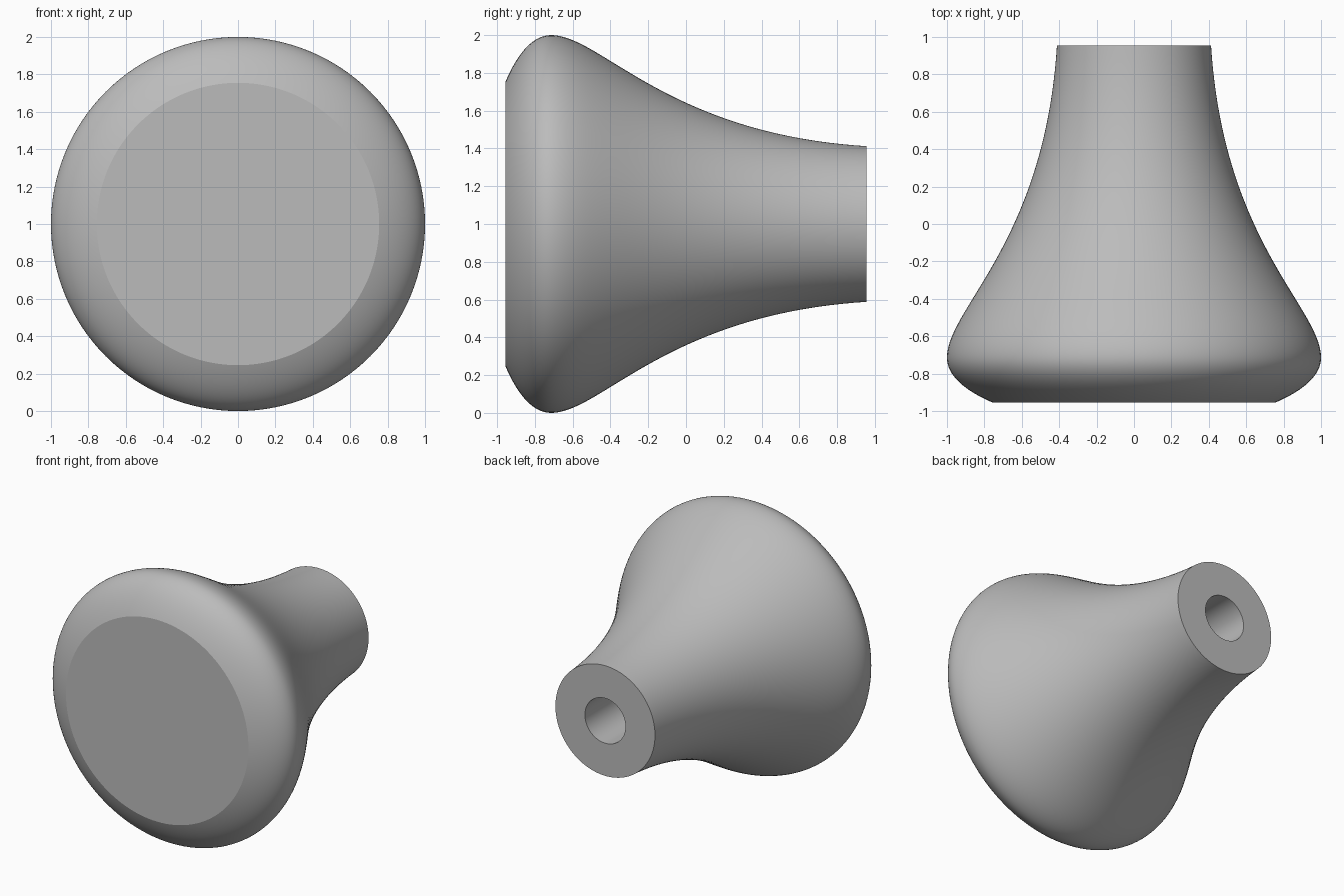
import bpy, bmesh, math
from mathutils import Vector, Matrix
from mathutils.geometry import interpolate_bezier

cube = bpy.data.objects.get("Cube")
if cube:
    bpy.data.objects.remove(cube)

# Plain grey finish
GREY = (0.5, 0.5, 0.5, 1)
grey = bpy.data.materials.new("plain grey")
grey.use_nodes = True
grey.diffuse_color = GREY
grey.node_tree.nodes["Principled BSDF"].inputs["Base Color"].default_value = GREY

HALF = 0.955          # half the knob's length
HOLE_R, HOLE_END = 0.168, 0.0
SEGMENTS = 128


def span(points, steps):
    """Sample a cubic curve given as (axis position, radius) pairs."""
    return interpolate_bezier(*[Vector((r, y, 0)) for y, r in points], steps)


# Half profile: flat face, rounded rim, flared neck, end ring, blind hole
rim = span([(-HALF, 0.755), (-0.91, 0.86), (-0.83, 1), (-0.715, 1)], 20)
neck = span([(-0.715, 1), (-0.45, 1), (-0.1, 0.478), (HALF, 0.412)], 48)
profile = [Vector((0, -HALF, 0))] + rim + neck[1:]
profile += [Vector((HOLE_R, HALF, 0)), Vector((HOLE_R, HOLE_END, 0)), Vector((0, HOLE_END, 0))]

# Turn the profile about the front-to-back axis
bm = bmesh.new()
verts = [bm.verts.new(p) for p in profile]
edges = [bm.edges.new(pair) for pair in zip(verts, verts[1:])]
bmesh.ops.spin(bm, geom=verts + edges, cent=(0, 0, 0), axis=(0, 1, 0),
               angle=math.tau, steps=SEGMENTS)
bmesh.ops.remove_doubles(bm, verts=bm.verts, dist=0.0001)
bmesh.ops.recalc_face_normals(bm, faces=bm.faces)
bmesh.ops.transform(bm, matrix=Matrix.Translation((0, 0, 1)), verts=bm.verts)

mesh = bpy.data.meshes.new("knob")
bm.to_mesh(mesh)
bm.free()
mesh.materials.append(grey)
knob = bpy.data.objects.new("knob", mesh)
bpy.context.collection.objects.link(knob)

# Smooth sides, crisp edges at the face, end and hole
bpy.context.view_layer.objects.active = knob
knob.select_set(True)
bpy.ops.object.shade_smooth_by_angle(angle=math.radians(15))
